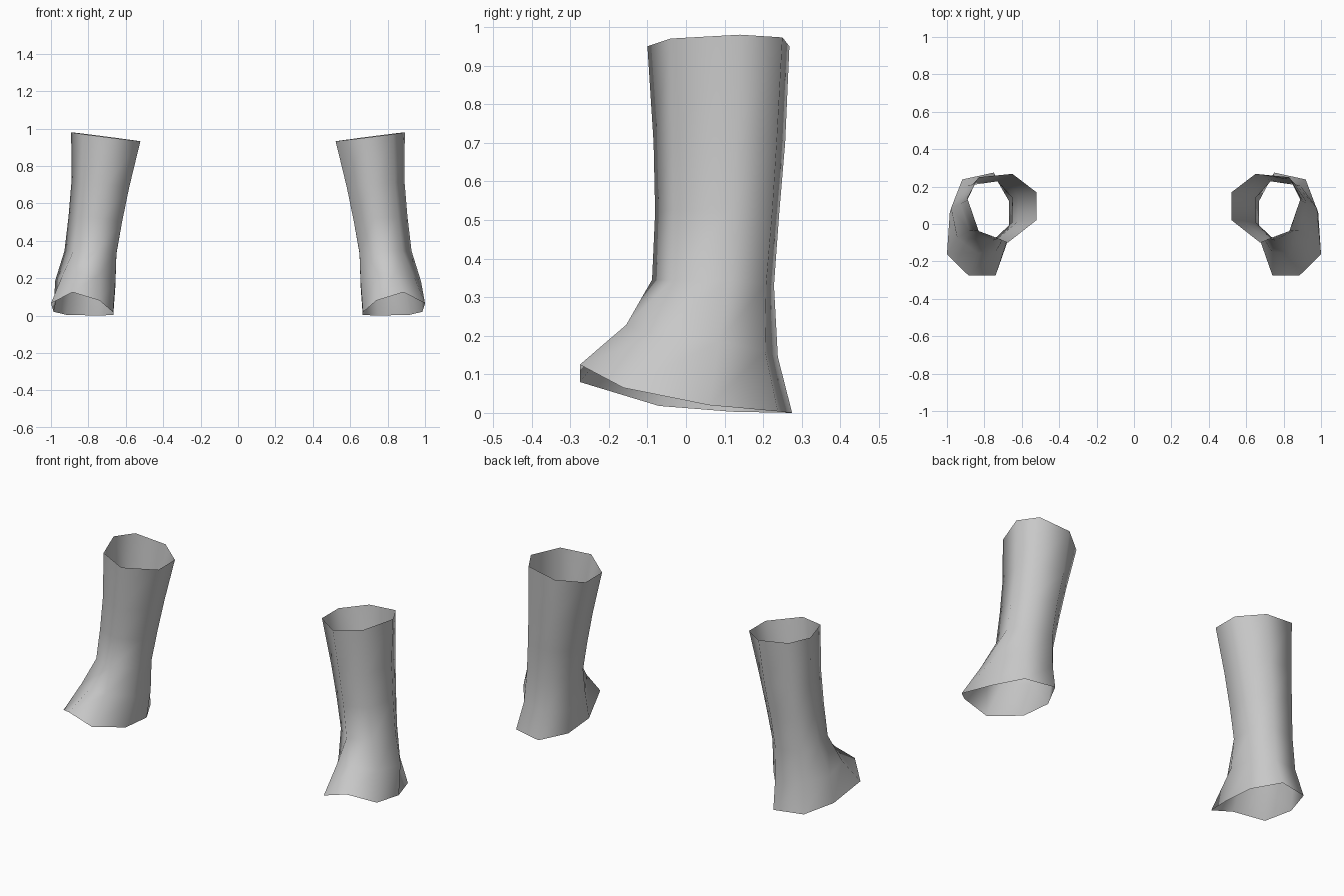
import bpy
import bmesh

cube = bpy.data.objects.get("Cube")
if cube:
    bpy.data.objects.remove(cube, do_unlink=True)

# Single matte grey
grey = bpy.data.materials.new("plain_grey")
grey.use_nodes = True
colour = (0.58, 0.58, 0.58, 1.0)
grey.diffuse_color = colour
bsdf = grey.node_tree.nodes["Principled BSDF"]
bsdf.inputs["Base Color"].default_value = colour
bsdf.inputs["Roughness"].default_value = 0.8

# Cross-sections from sole to cuff, counterclockwise from the inner toe:
# the two toe points close into one front edge above the ankle
SOLE = [(0.74, -0.275, 0.08), (0.885, -0.275, 0.125), (1.0, -0.162, 0.065),
        (0.985, 0.06, 0.02), (0.918, 0.238, 0.004), (0.75, 0.275, 0.0),
        (0.667, 0.12, 0.003), (0.668, -0.07, 0.018)]
INSTEP = [(0.74, -0.15, 0.22), (0.84, -0.155, 0.228), (0.945, -0.075, 0.20),
          (0.978, 0.085, 0.185), (0.89, 0.205, 0.16), (0.735, 0.238, 0.145),
          (0.656, 0.14, 0.15), (0.656, -0.02, 0.18)]
ANKLE = [(0.755, -0.088, 0.345), (0.88, -0.035, 0.345), (0.928, 0.11, 0.345),
         (0.87, 0.208, 0.335), (0.73, 0.228, 0.33), (0.65, 0.14, 0.33),
         (0.65, 0.01, 0.335)]
SHIN = [(0.73, -0.08, 0.52), (0.857, -0.033, 0.525), (0.906, 0.12, 0.53),
        (0.852, 0.224, 0.525), (0.71, 0.241, 0.51), (0.62, 0.15, 0.50),
        (0.62, 0.015, 0.50)]
CALF = [(0.705, -0.084, 0.70), (0.838, -0.035, 0.71), (0.89, 0.13, 0.72),
        (0.84, 0.236, 0.715), (0.68, 0.257, 0.70), (0.582, 0.16, 0.685),
        (0.582, 0.018, 0.685)]
CUFF = [(0.675, -0.10, 0.95), (0.83, -0.04, 0.97), (0.892, 0.14, 0.98),
        (0.83, 0.25, 0.973), (0.65, 0.268, 0.95), (0.522, 0.17, 0.932),
        (0.522, 0.02, 0.932)]
RINGS = [SOLE, INSTEP] + [r[:1] + r for r in (ANKLE, SHIN, CALF, CUFF)]


def build_boot(name, side):
    """Open tube lofted through the cross-sections; side is +1 or -1 in x."""
    bm = bmesh.new()
    loops = [[bm.verts.new((side * x, y, z)) for x, y, z in ring] for ring in RINGS]
    for low, high in zip(loops, loops[1:]):
        for i in range(8):
            j = (i + 1) % 8
            quad = [low[i], low[j], high[j], high[i]]
            bm.faces.new(quad if side > 0 else quad[::-1])
    # Merge the doubled front edge
    bmesh.ops.remove_doubles(bm, verts=bm.verts[:], dist=0.0005)
    for face in bm.faces:
        face.smooth = True
    mesh = bpy.data.meshes.new(name)
    bm.to_mesh(mesh)
    bm.free()
    mesh.materials.append(grey)
    boot = bpy.data.objects.new(name, mesh)
    bpy.context.collection.objects.link(boot)


build_boot("left_boot", 1)
build_boot("right_boot", -1)
